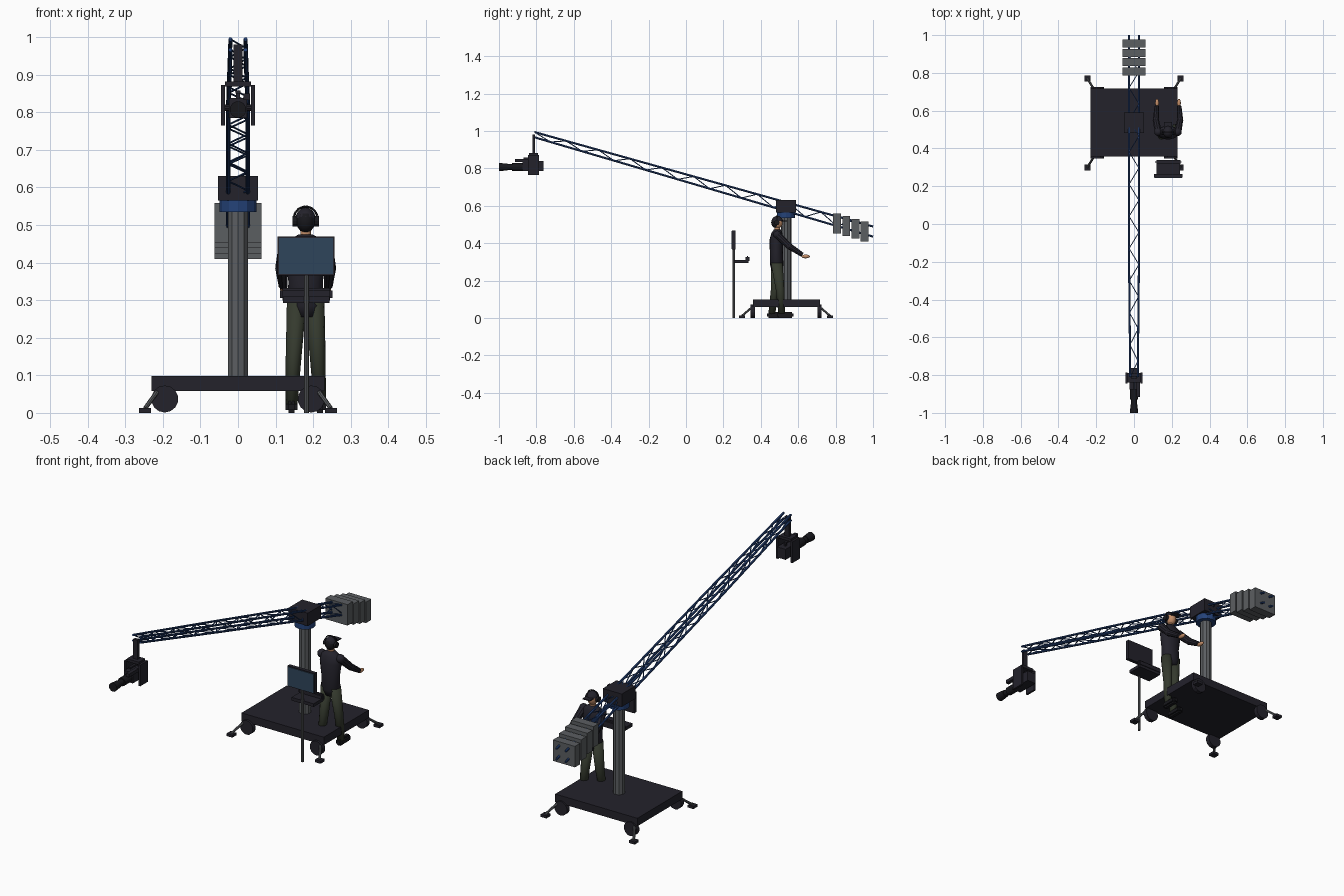
import bpy, bmesh, math
from mathutils import Vector

if "Cube" in bpy.data.objects:
    bpy.data.objects.remove(bpy.data.objects["Cube"])


def mat(name, r, g, b):
    m = bpy.data.materials.new(name)
    m.diffuse_color = (r, g, b, 1)
    m.use_nodes = True
    m.node_tree.nodes["Principled BSDF"].inputs["Base Color"].default_value = m.diffuse_color
    return m


BLACK = mat("charcoal", 0.017, 0.016, 0.024)
RUBBER = mat("black", 0.009, 0.009, 0.012)
GREY = mat("steel_grey", 0.105, 0.112, 0.12)
BLUE = mat("boom_blue", 0.018, 0.055, 0.19)
SCREEN = mat("screen_blue", 0.028, 0.06, 0.105)
PANTS = mat("olive", 0.035, 0.042, 0.027)
SKIN = mat("skin", 0.55, 0.27, 0.14)


def finish(bm, name, m, smooth=False):
    bmesh.ops.recalc_face_normals(bm, faces=bm.faces)
    me = bpy.data.meshes.new(name)
    bm.to_mesh(me)
    bm.free()
    me.materials.append(m)
    if smooth:
        for p in me.polygons:
            p.use_smooth = True
    ob = bpy.data.objects.new(name, me)
    bpy.context.collection.objects.link(ob)
    return ob


def box(name, m, x0, x1, y0, y1, z0, z1, bevel=0):
    bm = bmesh.new()
    bmesh.ops.create_cube(bm, size=1)
    for v in bm.verts:
        v.co = ((x0 + x1) / 2 + v.co.x * (x1 - x0),
                (y0 + y1) / 2 + v.co.y * (y1 - y0),
                (z0 + z1) / 2 + v.co.z * (z1 - z0))
    if bevel:
        bmesh.ops.bevel(bm, geom=bm.edges[:], offset=bevel, segments=2, affect='EDGES')
    return finish(bm, name, m)


def add_tube(bm, a, b, r1, r2=None, n=8):
    a, b = Vector(a), Vector(b)
    d = b - a
    res = bmesh.ops.create_cone(bm, cap_ends=True, segments=n, radius1=r1,
                                radius2=r1 if r2 is None else r2, depth=d.length)
    M = d.to_track_quat('Z', 'Y').to_matrix().to_4x4()
    M.translation = (a + b) / 2
    bmesh.ops.transform(bm, matrix=M, verts=res['verts'])


def tubes(name, m, segs, n=8):
    """Each segment is (start, end, radius, optional end radius)."""
    bm = bmesh.new()
    for s in segs:
        add_tube(bm, *s, n=n)
    return finish(bm, name, m)


def ball(name, m, c, s, keep=None):
    bm = bmesh.new()
    bmesh.ops.create_uvsphere(bm, u_segments=16, v_segments=10, radius=1)
    if keep is not None:
        bmesh.ops.bisect_plane(bm, geom=bm.verts[:] + bm.edges[:] + bm.faces[:],
                               plane_co=(0, 0, keep), plane_no=(0, 0, 1), clear_inner=True)
    for v in bm.verts:
        v.co = [c[i] + v.co[i] * s[i] for i in range(3)]
    return finish(bm, name, m, True)


def loft(name, m, rings, n=12):
    """Stack of ellipses (x, y, z, rx, ry)."""
    bm = bmesh.new()
    prev = None
    for i, (x, y, z, rx, ry) in enumerate(rings):
        ring = [bm.verts.new((x + rx * math.cos(2 * math.pi * k / n),
                              y + ry * math.sin(2 * math.pi * k / n), z)) for k in range(n)]
        if prev:
            for k in range(n):
                bm.faces.new((prev[k], prev[(k + 1) % n], ring[(k + 1) % n], ring[k]))
        if i in (0, len(rings) - 1):
            bm.faces.new(ring)
        prev = ring
    return finish(bm, name, m, True)


CY = 0.535

# Dolly base with wheels and outriggers
box("dolly_platform", BLACK, -0.23, 0.23, 0.357, 0.717, 0.058, 0.098)
wheels, struts = [], []
for sx in (-1, 1):
    for sy in (-1, 1):
        y = CY + sy * 0.178
        wheels.append(((sx * 0.195, y - 0.011, 0.037), (sx * 0.195, y + 0.011, 0.037), 0.036))
        fy = CY + sy * 0.235
        struts.append(((sx * 0.208, CY + sy * 0.172, 0.066), (sx * 0.247, fy, 0.012), 0.006))
        box("outrigger_foot", BLACK, sx * 0.247 - 0.016, sx * 0.247 + 0.016,
            fy - 0.016, fy + 0.016, 0, 0.013)
tubes("wheels", BLACK, wheels, 14)
tubes("outrigger_struts", GREY, struts)

# Column, collar and pivot head
tubes("column", GREY, [((0, CY, 0.095), (0, CY, 0.54), 0.028)], 10)
tubes("collar", BLUE, [((0, CY, 0.535), (0, CY, 0.567), 0.049)], 12)
box("pivot_head", BLACK, -0.053, 0.053, CY - 0.054, CY + 0.054, 0.565, 0.63)


# Boom truss: four tapering rails and zigzag bracing
def rail(sx, top, t):
    z = 0.994 + t * (0.489 - 0.994) if top else 0.966 + t * (0.435 - 0.966)
    return (sx * (0.02 + 0.006 * min(1, t * 3)), -0.81 + 1.81 * t, z)


corners = [(-1, 1), (1, 1), (1, 0), (-1, 0)]
tubes("boom_rails", BLUE, [(rail(sx, tp, 0), rail(sx, tp, t), 0.0055) if t == 1 / 3
                           else (rail(sx, tp, 1 / 3), rail(sx, tp, 1), 0.0055)
                           for sx, tp in corners for t in (1 / 3, 1)])
braces = []
N = 20
for i in range(N):
    t0, t1 = i / N * 0.94, (i + 1) / N * 0.94
    for k in range(4):
        a, b = corners[k], corners[(k + 1) % 4]
        if (i + (k > 1)) % 2:
            a, b = b, a
        braces.append((rail(*a, t0), rail(*b, t1), 0.0026))
tubes("boom_braces", BLUE, braces, 6)

# Counterweight plates
for i in range(4):
    y, z = 0.808 + 0.049 * i, 0.506 - 0.0145 * i
    box("counterweight", GREY, -0.062, 0.062, y - 0.021, y + 0.021, z - 0.053, z + 0.053)

# Camera hanging from the boom tip
box("hanger_post", BLACK, -0.012, 0.012, -0.82, -0.806, 0.875, 0.98)
box("cradle_top", BLACK, -0.034, 0.034, -0.84, -0.79, 0.868, 0.882)
for sx in (-0.04, 0.04):
    box("cradle_side", BLACK, sx - 0.005, sx + 0.005, -0.845, -0.785, 0.765, 0.872)
tubes("cradle_pivot", BLACK, [((-0.04, -0.815, 0.812), (0.04, -0.815, 0.812), 0.009)], 10)
box("camera_body", BLACK, -0.024, 0.024, -0.875, -0.762, 0.785, 0.838)
box("camera_handle", BLACK, -0.006, 0.006, -0.87, -0.79, 0.85, 0.858)
box("handle_post", BLACK, -0.005, 0.005, -0.80, -0.79, 0.836, 0.852)
box("viewfinder", BLACK, 0.014, 0.032, -0.915, -0.84, 0.833, 0.85)
tubes("lens", RUBBER, [((0, -0.87, 0.807), (0, -0.93, 0.807), 0.021),
                       ((0, -0.93, 0.807), (0, -0.955, 0.807), 0.015),
                       ((0, -0.955, 0.807), (0, -1.0, 0.807), 0.018, 0.022)], 16)

# Monitor stand
MX = 0.182
tubes("monitor_pole", GREY, [((MX, 0.256, 0), (MX, 0.256, 0.38), 0.007)], 10)
box("monitor", BLACK, 0.105, 0.257, 0.246, 0.264, 0.366, 0.469)
box("monitor_screen", SCREEN, 0.109, 0.253, 0.243, 0.247, 0.37, 0.465)
box("control_tray", BLACK, 0.12, 0.244, 0.256, 0.335, 0.293, 0.309)
box("control_tray_lip", BLACK, 0.112, 0.252, 0.318, 0.339, 0.299, 0.332, 0.007)

# Operator
OX = 0.18
for sx, fy in ((-1, 0.458), (1, 0.512)):
    fx = OX + sx * 0.038
    loft("trouser_leg", PANTS, [(fx, fy, 0.02, 0.016, 0.018),
                                (OX + sx * 0.032, (fy + 0.495) / 2, 0.15, 0.021, 0.023),
                                (OX + sx * 0.024, 0.485, 0.295, 0.026, 0.031)])
    box("shoe", RUBBER, fx - 0.016, fx + 0.016, fy - 0.025, fy + 0.062, 0, 0.032, 0.008)
    # arm reaching forward
    sh, el, wr = (OX + sx * 0.052, 0.487, 0.446), (OX + sx * 0.064, 0.55, 0.385), (OX + sx * 0.06, 0.622, 0.338)
    tubes("sleeve", BLACK, [(sh, el, 0.02, 0.017), (el, wr, 0.017, 0.012)], 10)
    ball("shoulder", BLACK, sh, (0.021, 0.021, 0.021))
    ball("elbow", BLACK, el, (0.017, 0.017, 0.017))
    ball("hand", SKIN, (OX + sx * 0.058, 0.64, 0.329), (0.01, 0.023, 0.01))
loft("jacket", BLACK, [(OX, 0.487, 0.255, 0.03, 0.03), (OX, 0.485, 0.285, 0.048, 0.036),
                       (OX, 0.483, 0.35, 0.046, 0.035), (OX, 0.484, 0.42, 0.056, 0.037),
                       (OX, 0.486, 0.455, 0.052, 0.029), (OX, 0.488, 0.474, 0.02, 0.018)], 16)
tubes("neck", SKIN, [((OX, 0.488, 0.465), (OX, 0.488, 0.49), 0.014)], 12)
ball("head", SKIN, (OX, 0.489, 0.51), (0.024, 0.028, 0.032))
ball("hair", RUBBER, (OX, 0.482, 0.511), (0.0255, 0.0265, 0.031))
ball("cap", BLACK, (OX, 0.488, 0.512), (0.028, 0.032, 0.034), 0.2)
box("cap_brim", BLACK, OX - 0.02, OX + 0.02, 0.51, 0.54, 0.517, 0.522)
arc = [(OX + 0.032 * math.cos(k * math.pi / 10), 0.486, 0.515 + 0.034 * math.sin(k * math.pi / 10))
       for k in range(11)]
tubes("headphone_band", RUBBER, [(arc[k], arc[k + 1], 0.003) for k in range(10)], 6)
tubes("headphone_cups", RUBBER, [((OX + s * 0.022, 0.486, 0.51), (OX + s * 0.035, 0.486, 0.51), 0.014)
                                 for s in (-1, 1)], 12)
